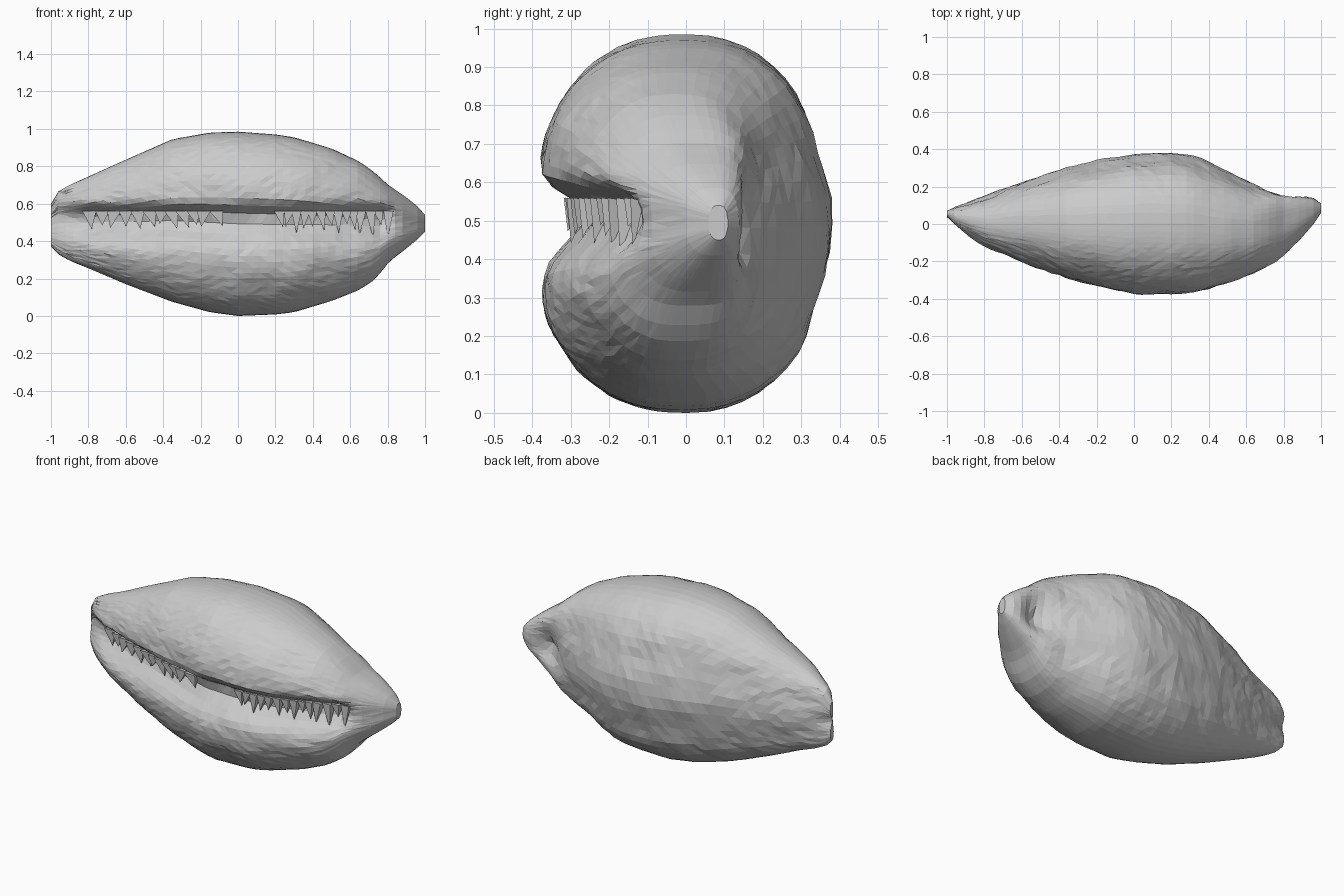
import bpy, bmesh, math, random

if "Cube" in bpy.data.objects:
    bpy.data.objects.remove(bpy.data.objects["Cube"])

random.seed(4)

# stations along the shell: x, top z, bottom z, back y, front y
STATIONS = [
    (-1.00, .60, .37, .075, .03), (-.97, .66, .335, .09, .00), (-.90, .70, .295, .115, -.06),
    (-.80, .745, .255, .15, -.125), (-.60, .835, .17, .225, -.205), (-.35, .945, .075, .305, -.29),
    (-.15, .98, .02, .35, -.34), (0, .985, .00, .375, -.37), (.20, .97, .008, .382, -.372),
    (.30, .955, .02, .37, -.365), (.40, .925, .05, .335, -.345), (.50, .895, .08, .285, -.315),
    (.65, .825, .14, .21, -.26), (.74, .76, .20, .18, -.22), (.79, .71, .27, .175, -.19),
    (.84, .675, .315, .172, -.135), (.90, .635, .36, .162, -.07), (.96, .585, .41, .14, 0),
    (1.00, .54, .45, .11, .06),
]


def section(x):
    for a, b in zip(STATIONS, STATIONS[1:]):
        if x <= b[0] + 1e-6:
            t = (x - a[0]) / (b[0] - a[0])
            return [p + (q - p) * t for p, q in zip(a[1:], b[1:])]
    return list(STATIONS[-1][1:])


def groove_depth(x, back, front):
    fade = max(0.0, min(1.0, (.86 - x) / .10))
    return min(.105, .38 * (back - front)) * fade


def bump(v, width):
    return math.exp(-(abs(v) / width) ** 2)


def spow(v, e):
    return math.copysign(abs(v) ** e, v)


def lumps(x, z, s):
    return .004 * math.sin(17 * x + 9 * z + s) * math.sin(23 * z - 6 * x + 2 * s)


def ring(x):
    top, bot, back, front = section(x)
    mid_z, half_z = (top + bot) / 2, (top - bot) / 2
    mid_y = (back + front) / 2
    depth = groove_depth(x, back, front)
    # dense samples on the lipped front, sparse ones on the smooth back
    angles = [-math.pi / 2 + math.pi * i / 26 for i in range(26)]
    angles += [math.pi / 2 + math.pi * i / 46 for i in range(46)]
    pts = []
    for a in angles:
        is_front = math.cos(a) < 0
        shoulder = bump(x - .82, .15)
        e = 2 / (2.5 if is_front else 2.2 + 1.2 * shoulder)
        half_y = mid_y - front if is_front else back - mid_y
        v = spow(math.sin(a), e)
        y = mid_y + half_y * spow(math.cos(a), e)
        z = mid_z + half_z * v
        if is_front:
            # rolled lips and the opening between them
            y -= half_y * .05 * bump(abs(v) - .5, .25)
            d = z - .50
            w = .080 if d > 0 else .085
            y += depth * math.exp(-(abs(d) / w) ** (3.5 if d > 0 else 2))
        else:
            # blunt ridge down the back, hollow behind the beak, notch at the far tip
            y -= half_y * .05 * bump(abs(v) - .42, .22) * (1 - shoulder)
            y -= .07 * bump(x - .81, .08) * bump(z - .48, .10)
            y -= .025 * bump(x + 1, .08) * bump(z - .49, .04)
        n = .003 * min(1, half_z * 4)
        y += lumps(x, z, 1) * min(1, half_z * 4) + random.uniform(-n, n)
        pts.append((x, y, z))
    return pts


def make_object(name, bm):
    bmesh.ops.recalc_face_normals(bm, faces=bm.faces)
    mesh = bpy.data.meshes.new(name)
    bm.to_mesh(mesh)
    bm.free()
    obj = bpy.data.objects.new(name, mesh)
    bpy.context.collection.objects.link(obj)
    return obj


# shell body: loft of lipped sections
bm = bmesh.new()
xs = [-1 + 2 * i / 50 for i in range(51)]
rings = [[bm.verts.new(p) for p in ring(x)] for x in xs]
for r0, r1 in zip(rings, rings[1:]):
    n = len(r0)
    for i in range(n):
        j = (i + 1) % n
        bm.faces.new((r0[i], r0[j], r1[j], r1[i]))
bm.faces.new(rings[0])
bm.faces.new(rings[-1])
bmesh.ops.triangulate(bm, faces=bm.faces[:])
make_object("shell_body", bm)

# teeth: thin jagged wedges hanging inside the upper lip
bm = bmesh.new()
for start, end, count in ((-.82, -.08, 12), (.20, .82, 14)):
    step = (end - start) / count
    for i in range(count):
        x = start + step * (i + random.uniform(.3, .7))
        _, _, back, front = section(x)
        d = groove_depth(x, back, front)
        y = front + d * .5
        drop = random.uniform(.05, .10) if x < 0 else random.uniform(.05, .13)
        root = [bm.verts.new(p) for p in (
            (x - step * .6, y, .56), (x + step * .6, y, .56),
            (x + step * .4, y + d * .6, .55), (x - step * .4, y + d * .6, .55))]
        tip = bm.verts.new((x + random.uniform(-.6, .6) * step, y + d * .1, .545 - drop))
        bm.faces.new(root)
        for k in range(4):
            bm.faces.new((root[k], root[(k + 1) % 4], tip))
make_object("teeth", bm)
